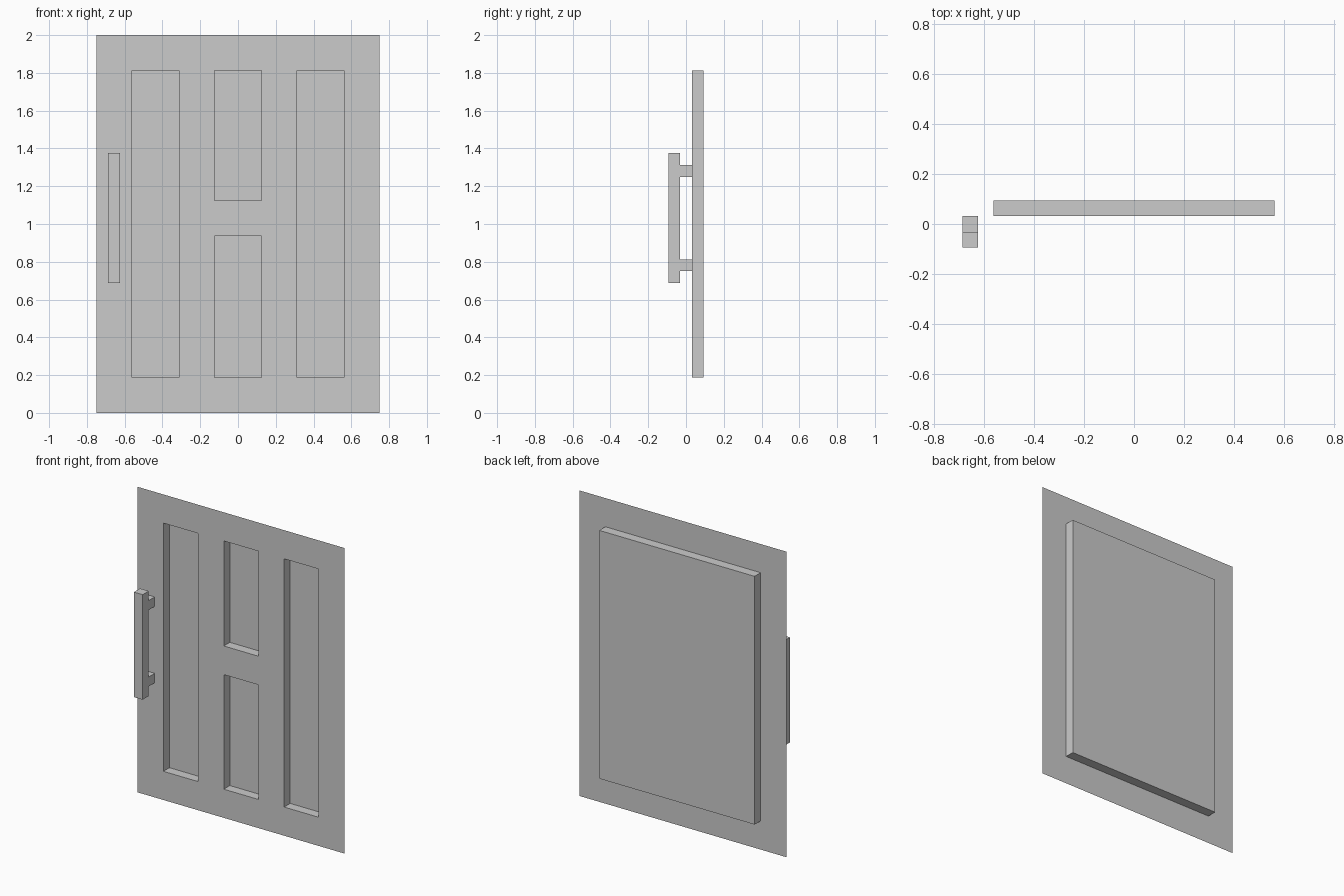
import bpy, bmesh

if "Cube" in bpy.data.objects:
    bpy.data.objects.remove(bpy.data.objects["Cube"])

FRONT, BACK = 0.03125, 0.09375
XS = [-0.75, -0.5625, -0.3125, -0.125, 0.125, 0.3125, 0.5625, 0.75]
ZS = [0, 0.1875, 0.9375, 1.125, 1.8125, 2]


def finish(bm, name):
    mesh = bpy.data.meshes.new(name)
    bm.to_mesh(mesh)
    bm.free()
    obj = bpy.data.objects.new(name, mesh)
    bpy.context.collection.objects.link(obj)
    return obj


def quad(bm, *pts):
    return bm.faces.new([bm.verts.new(p) for p in pts])


def box(name, x, y, z):
    bm = bmesh.new()
    bmesh.ops.create_cube(bm, size=1)
    for v in bm.verts:
        v.co = [r[0] if c < 0 else r[1] for c, r in zip(v.co, (x, y, z))]
    return finish(bm, name)


# Thin door face: a grid whose window cells are pushed back into recesses
bm = bmesh.new()
grid = [[bm.verts.new((x, FRONT, z)) for z in ZS] for x in XS]
recessed = []
for i in range(len(XS) - 1):
    for k in range(len(ZS) - 1):
        f = bm.faces.new((grid[i][k], grid[i + 1][k], grid[i + 1][k + 1], grid[i][k + 1]))
        if (i in (1, 5) and 1 <= k <= 3) or (i == 3 and k in (1, 3)):
            recessed.append(f)
result = bmesh.ops.extrude_face_region(bm, geom=recessed)["geom"]
for v in result:
    if isinstance(v, bmesh.types.BMVert):
        v.co.y = BACK
alive = [f for f in recessed if f.is_valid]
bmesh.ops.delete(bm, geom=alive, context='FACES_ONLY')
bmesh.ops.dissolve_limit(bm, angle_limit=0.01, verts=bm.verts, edges=bm.edges)
finish(bm, "door_face")

# Rear skin behind the bars between recesses, with their top and bottom ends
bm = bmesh.new()
z0, z1 = ZS[1], ZS[4]
for a, b in ((XS[2], XS[3]), (XS[4], XS[5])):
    quad(bm, (b, BACK, z0), (a, BACK, z0), (a, BACK, z1), (b, BACK, z1))
    quad(bm, (a, FRONT, z1), (b, FRONT, z1), (b, BACK, z1), (a, BACK, z1))
    quad(bm, (b, FRONT, z0), (a, FRONT, z0), (a, BACK, z0), (b, BACK, z0))
a, b, lo, hi = XS[3], XS[4], ZS[2], ZS[3]
quad(bm, (b, BACK, lo), (a, BACK, lo), (a, BACK, hi), (b, BACK, hi))
finish(bm, "rear_skin")

# Pull handle: grip bar on two standoffs
HX = (-0.6875, -0.625)
box("handle_bar", HX, (-BACK, -FRONT), (0.6875, 1.375))
for name, z in (("lower", 0.75), ("upper", 1.25)):
    box(f"handle_standoff_{name}", HX, (-FRONT, FRONT), (z, z + 0.0625))
